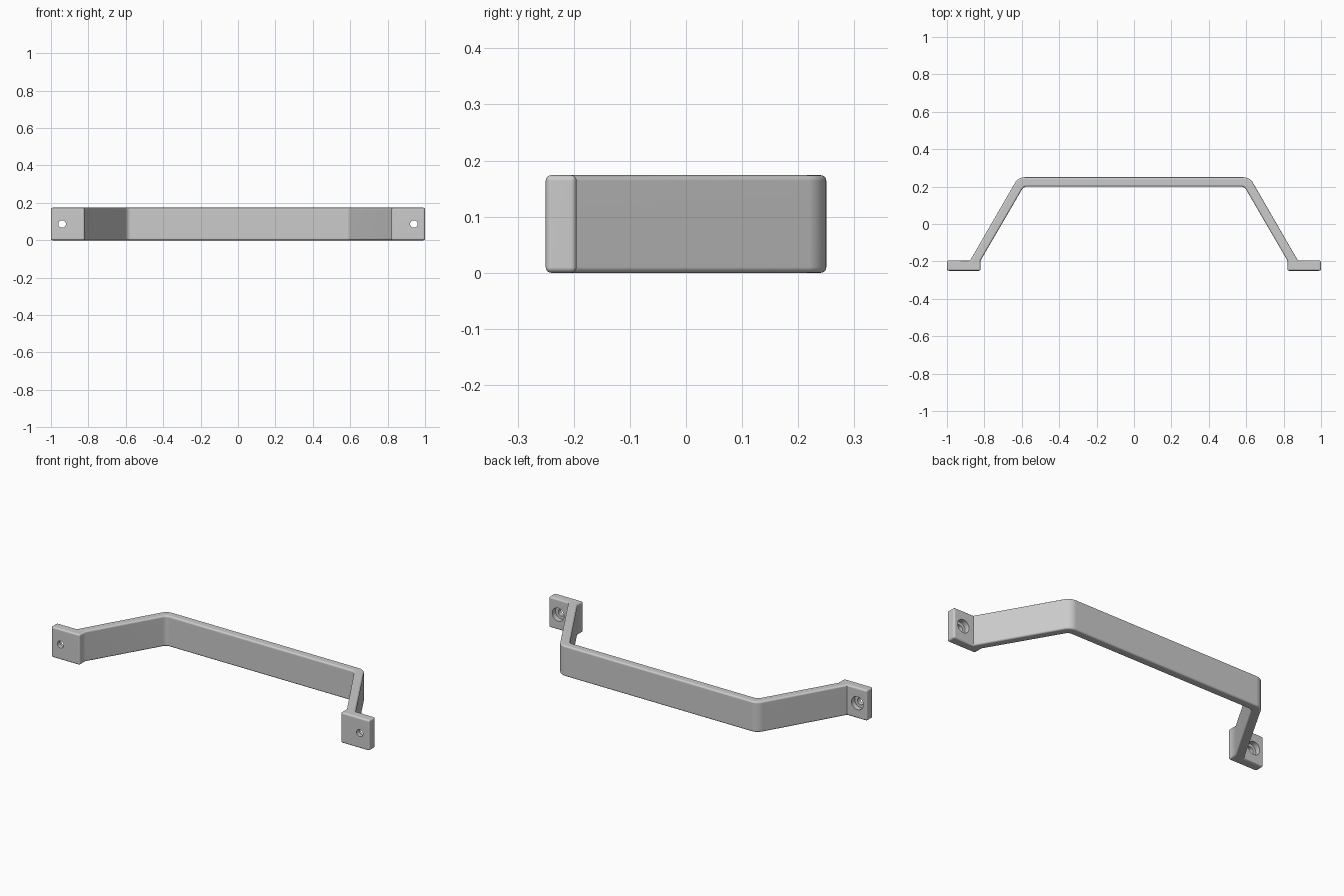
import bpy, bmesh, math
from mathutils import Vector

if "Cube" in bpy.data.objects:
    bpy.data.objects.remove(bpy.data.objects["Cube"], do_unlink=True)

HEIGHT = 0.174
ROUND = 0.01
HOLE_X = 0.94

metal = bpy.data.materials.new("grey metal")
metal.use_nodes = True
colour = (0.6, 0.6, 0.6, 1)
metal.diffuse_color = colour
metal.node_tree.nodes["Principled BSDF"].inputs["Base Color"].default_value = colour


def fillet(before, corner, after, radius, steps=8):
    """Points of an arc that rounds one corner of the outline."""
    a, c, b = Vector(before), Vector(corner), Vector(after)
    u, v = (a - c).normalized(), (b - c).normalized()
    half_angle = math.acos(u.dot(v)) / 2
    centre = c + (u + v).normalized() * radius / math.sin(half_angle)
    start = c + u * radius / math.tan(half_angle) - centre
    end = c + v * radius / math.tan(half_angle) - centre
    sweep = math.atan2(start.x * end.y - start.y * end.x, start.dot(end))
    first = math.atan2(start.y, start.x)
    angles = [first + sweep * i / steps for i in range(steps + 1)]
    return [(centre.x + radius * math.cos(t), centre.y + radius * math.sin(t)) for t in angles]


# Half outline seen from above, from the inner middle round to the outer middle
foot = [(0.82, -0.25), (1, -0.25), (1, -0.195)]
inner_foot, outer_foot = (0.82, -0.195), (0.876, -0.195)
inner = fillet((0, 0.2), (0.59, 0.2), inner_foot, 0.03)
outer = fillet(outer_foot, (0.619, 0.25), (0, 0.25), 0.06)
half = inner + [inner_foot] + foot + [outer_foot] + outer
outline = half + [(-x, y) for x, y in reversed(half)]

# Handle: bent flat bar with two mounting feet
bm = bmesh.new()
base = bm.faces.new([bm.verts.new((x, y, 0)) for x, y in outline])
raised = bmesh.ops.extrude_face_region(bm, geom=[base])["geom"]
for v in raised:
    if isinstance(v, bmesh.types.BMVert):
        v.co.z = HEIGHT
bmesh.ops.recalc_face_normals(bm, faces=bm.faces)


def is_rounded(edge):
    """Top and bottom rims, and the upright corners of the feet."""
    a, b = (v.co for v in edge.verts)
    if abs(a.z - b.z) < 0.001:
        return True
    return any(abs(abs(a.x) - x) + abs(a.y - y) < 0.001 for x, y in foot)


bmesh.ops.bevel(bm, geom=[e for e in bm.edges if is_rounded(e)], offset=ROUND,
                segments=4, profile=0.5, affect="EDGES", clamp_overlap=True)
mesh = bpy.data.meshes.new("handle")
bm.to_mesh(mesh)
bm.free()
handle = bpy.data.objects.new("handle", mesh)
bpy.context.collection.objects.link(handle)
mesh.materials.append(metal)


def drill(name, x, radius, y_from, y_to):
    """Cut a round hole along y through a foot."""
    bpy.ops.mesh.primitive_cylinder_add(
        vertices=32, radius=radius, depth=y_to - y_from,
        location=(x, (y_from + y_to) / 2, HEIGHT / 2), rotation=(math.pi / 2, 0, 0))
    cutter = bpy.context.object
    cutter.data.materials.append(metal)
    bpy.context.view_layer.objects.active = handle
    cut = handle.modifiers.new(name, "BOOLEAN")
    cut.operation = "DIFFERENCE"
    cut.solver = "EXACT"
    cut.object = cutter
    bpy.ops.object.modifier_apply(modifier=cut.name)
    bpy.data.objects.remove(cutter, do_unlink=True)


# Screw holes with a wider recess at the back for the screw head
for side, x in (("left", HOLE_X), ("right", -HOLE_X)):
    drill(side + "_screw_hole", x, 0.02, -0.3, -0.15)
    drill(side + "_head_recess", x, 0.037, -0.225, -0.15)

# Smooth rounded edges, with the broad faces kept flat
bpy.ops.object.select_all(action="DESELECT")
handle.select_set(True)
bpy.context.view_layer.objects.active = handle
bpy.ops.object.shade_smooth_by_angle(angle=math.radians(35))
flat = handle.modifiers.new("flat_faces", "WEIGHTED_NORMAL")
flat.keep_sharp = True
